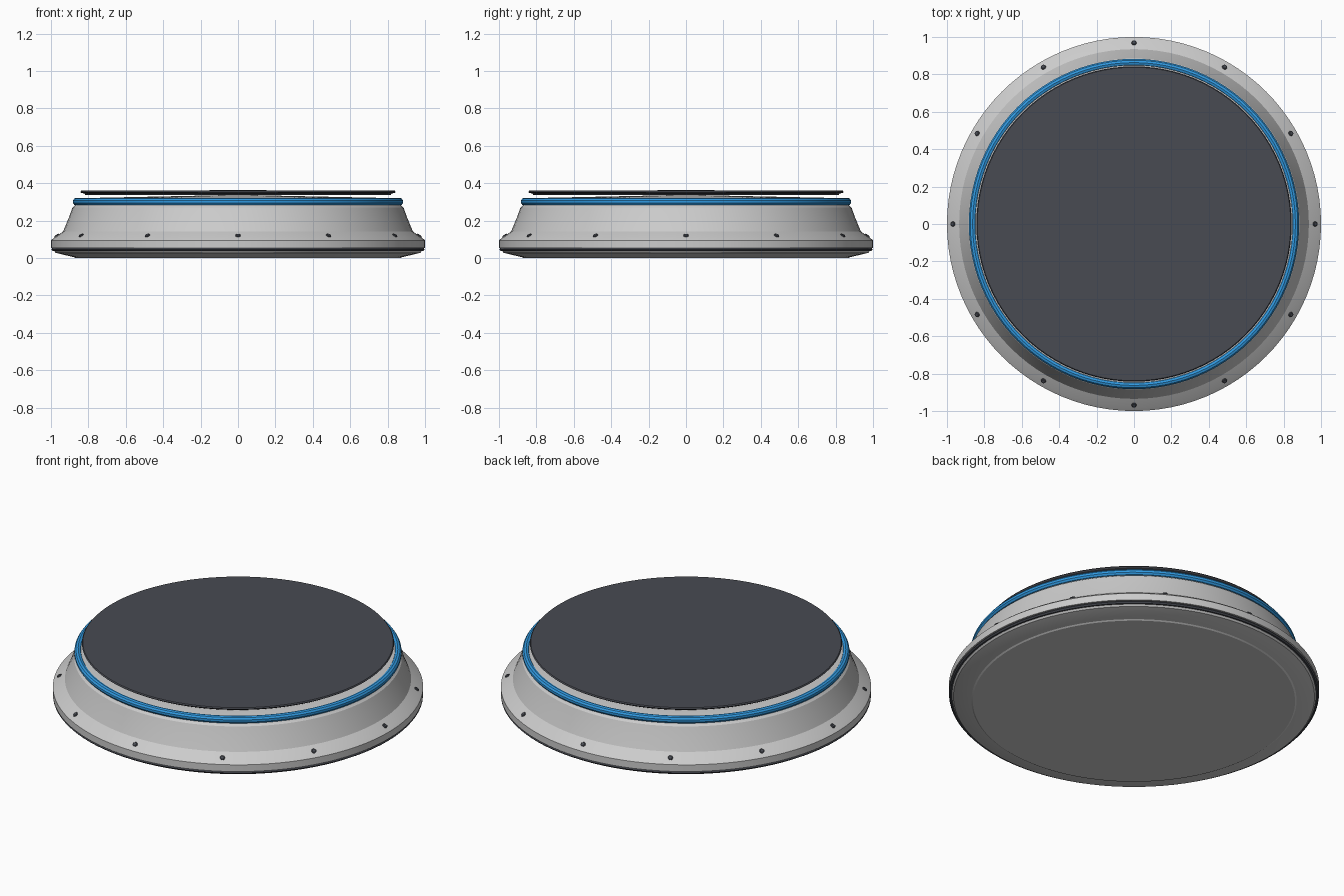
import bpy, math
from mathutils import Matrix, Vector

if "Cube" in bpy.data.objects:
    bpy.data.objects.remove(bpy.data.objects["Cube"])

SEG = 96


def material(name, rgb):
    m = bpy.data.materials.new(name)
    m.diffuse_color = (*rgb, 1)
    m.use_nodes = True
    m.node_tree.nodes["Principled BSDF"].inputs["Base Color"].default_value = m.diffuse_color
    return m


DARK = material("dark", (0.065, 0.07, 0.085))
BLUE = material("blue", (0.03, 0.32, 0.75))


def lathe(name, profile, mat=None, closed=False, seg=SEG):
    """Revolve an (r, z) profile, given bottom to top, around z."""
    verts, rings, faces = [], [], []
    for r, z in profile:
        start = len(verts)
        if r == 0:
            verts.append((0, 0, z))
            rings.append([start] * seg)
        else:
            for i in range(seg):
                a = 2 * math.pi * i / seg
                verts.append((r * math.cos(a), r * math.sin(a), z))
            rings.append(list(range(start, start + seg)))
    pairs = list(zip(rings, rings[1:])) + ([(rings[-1], rings[0])] if closed else [])
    for lo, hi in pairs:
        for i in range(seg):
            j = (i + 1) % seg
            faces.append(list(dict.fromkeys((lo[i], lo[j], hi[j], hi[i]))))
    me = bpy.data.meshes.new(name)
    me.from_pydata(verts, [], faces)
    ob = bpy.data.objects.new(name, me)
    bpy.context.collection.objects.link(ob)
    if mat:
        me.materials.append(mat)
    bpy.context.view_layer.objects.active = ob
    bpy.ops.object.select_all(action='DESELECT')
    ob.select_set(True)
    bpy.ops.object.shade_smooth_by_angle(angle=math.radians(20))
    return ob


# Flared housing with a shallow conical top
lathe("housing", [(0, 0.005), (0.88, 0.005), (0.975, 0.028), (0.985, 0.04),
                  (0.985, 0.052), (1.0, 0.055), (1.0, 0.095), (0.982, 0.11),
                  (0.935, 0.142), (0.905, 0.215), (0.885, 0.27), (0.87, 0.283),
                  (0.85, 0.315), (0.80, 0.321), (0, 0.338)])

# Foot pad and dark seal around the base
lathe("foot_pad", [(0, 0), (0.87, 0), (0.88, 0.006), (0, 0.006)])
lathe("base_seal", [(0.97, 0.038), (0.992, 0.038), (0.999, 0.046),
                    (0.992, 0.054), (0.97, 0.054)], DARK, closed=True)

# Blue light ring
lathe("light_ring", [(0.863 + 0.021 * math.cos(math.pi * (k + 0.5) / 5),
                      0.301 + 0.021 * math.sin(math.pi * (k + 0.5) / 5))
                     for k in range(10)], BLUE, closed=True)

# Dark stepped top plate
lathe("top_plate", [(0, 0.336), (0.815, 0.336), (0.822, 0.345), (0.838, 0.349),
                    (0.843, 0.354), (0.838, 0.360), (0.822, 0.360), (0, 0.363)], DARK)

# Twelve screws on the sloping flange
normal = Vector((0.56, 0, 0.83)).normalized()
for k in range(12):
    screw = lathe(f"flange_screw_{k + 1}", [(0, -0.008), (0.014, -0.008), (0.014, 0.003),
                                            (0.010, 0.006), (0, 0.006)], DARK, seg=12)
    tilt = Vector((0, 0, 1)).rotation_difference(normal).to_matrix().to_4x4()
    screw.matrix_world = (Matrix.Rotation(k * math.pi / 6, 4, 'Z')
                          @ Matrix.Translation((0.968, 0, 0.1195)) @ tilt)
